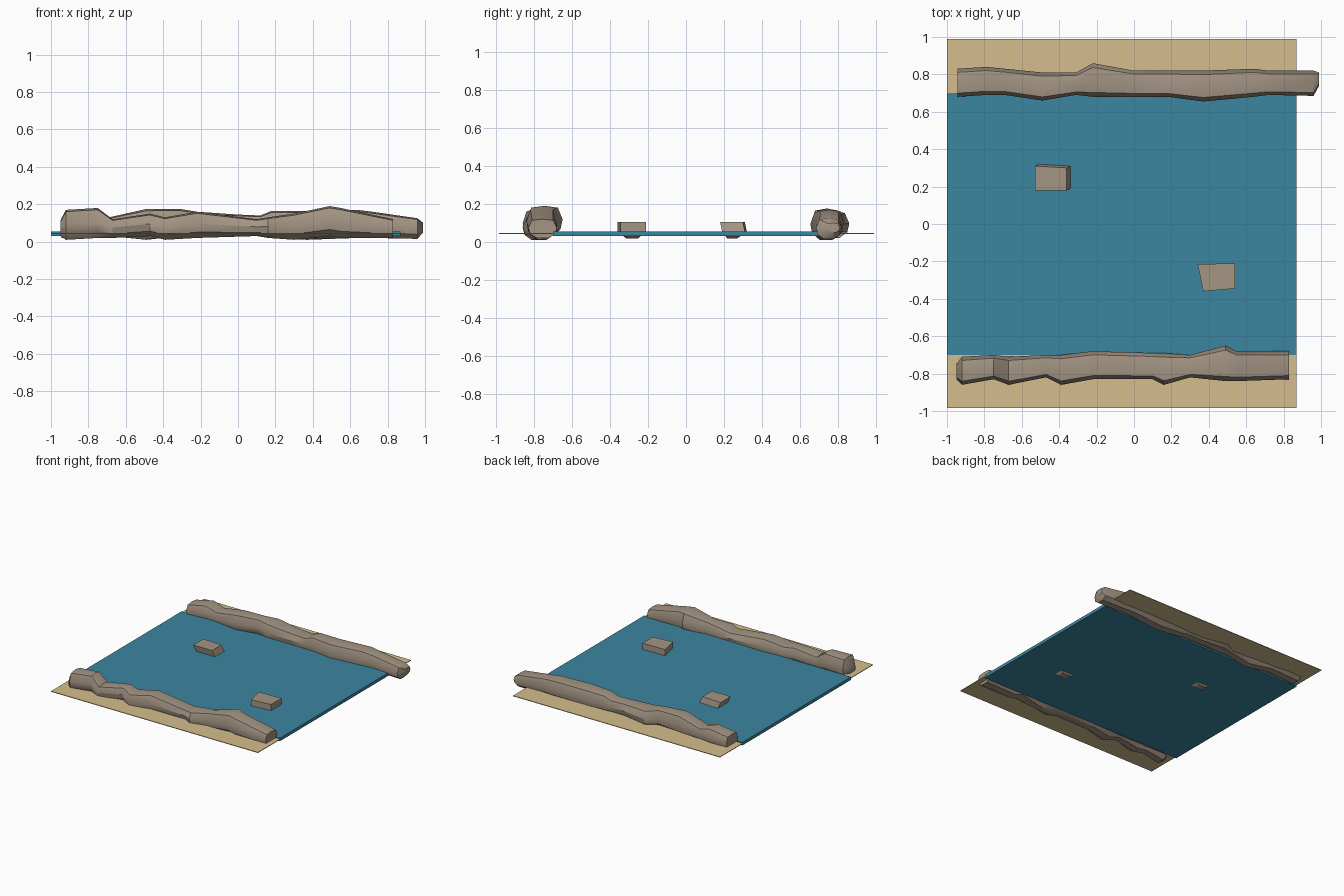
import bpy
import bmesh

cube = bpy.data.objects.get("Cube")
if cube:
    bpy.data.objects.remove(cube)


def material(name, colour):
    m = bpy.data.materials.new(name)
    m.use_nodes = True
    m.diffuse_color = (*colour, 1)
    m.node_tree.nodes["Principled BSDF"].inputs["Base Color"].default_value = (*colour, 1)
    return m


water_blue = material("water blue", (0.045, 0.24, 0.35))
sand_tan = material("sand tan", (0.66, 0.51, 0.27))
rock_grey = material("rock grey", (0.37, 0.30, 0.23))


def finish(name, bm, mat, smooth=False):
    bmesh.ops.recalc_face_normals(bm, faces=bm.faces)
    mesh = bpy.data.meshes.new(name)
    bm.to_mesh(mesh)
    bm.free()
    mesh.materials.append(mat)
    obj = bpy.data.objects.new(name, mesh)
    bpy.context.collection.objects.link(obj)
    if smooth:
        bpy.ops.object.select_all(action="DESELECT")
        obj.select_set(True)
        bpy.context.view_layer.objects.active = obj
        bpy.ops.object.shade_smooth_by_angle(angle=0.6)
    return obj


def slab(name, x0, x1, y0, y1, z0, z1, mat):
    bm = bmesh.new()
    bmesh.ops.create_cube(bm, size=1)
    for v in bm.verts:
        v.co = (x0 if v.co.x < 0 else x1, y0 if v.co.y < 0 else y1,
                z0 if v.co.z < 0 else z1)
    return finish(name, bm, mat)


# Rounded cross-section: fraction across the width, fraction of the height
SECTION = [(0.3, 0), (0.06, 0.22), (0, 0.55), (0.13, 0.94),
           (0.5, 1), (0.87, 0.94), (1, 0.55), (0.94, 0.22), (0.7, 0)]


def rock_bank(name, stations):
    """Loft the section through stations of (x, y low, y high, z low, z high)."""
    bm = bmesh.new()
    rings = [[bm.verts.new((x, y0 + (y1 - y0) * u, z0 + (z1 - z0) * w))
              for u, w in SECTION] for x, y0, y1, z0, z1 in stations]
    n = len(SECTION)
    for a, b in zip(rings, rings[1:]):
        for i in range(n):
            j = (i + 1) % n
            bm.faces.new((a[i], a[j], b[j], b[i]))
    bm.faces.new(rings[0])
    bm.faces.new(rings[-1])
    return finish(name, bm, rock_grey, True)


def boulder(name, top, x_shift, y_shift):
    """Wedge-bottomed stone from its top outline."""
    bm = bmesh.new()
    cx = sum(p[0] for p in top) / 4
    cy = sum(p[1] for p in top) / 4
    upper = [bm.verts.new((x, y, 0.105)) for x, y in top]
    middle = [bm.verts.new((x + x_shift, y + y_shift, 0.055)) for x, y in top]
    lower = [bm.verts.new((cx + (x - cx) * 0.4, cy + (y - cy) * 0.4, 0.018)) for x, y in top]
    for a, b in ((upper, middle), (middle, lower)):
        for i in range(4):
            j = (i + 1) % 4
            bm.faces.new((a[i], a[j], b[j], b[i]))
    bm.faces.new(upper)
    bm.faces.new(lower)
    return finish(name, bm, rock_grey)


# River and its two sandy shores
slab("river_water", -1, 0.87, -0.70, 0.70, 0.03, 0.055, water_blue)
for name, y0, y1 in (("front_sand", -0.985, -0.70), ("back_sand", 0.70, 0.99)):
    slab(name, -1, 0.87, y0, y1, 0.042, 0.047, sand_tan)

# Rock banks
rock_bank("front_rock_bank", [
    (-0.95, -0.83, -0.75, 0.03, 0.11),
    (-0.92, -0.86, -0.71, 0.01, 0.17),
    (-0.75, -0.83, -0.70, 0.02, 0.18),
    (-0.67, -0.86, -0.71, 0.02, 0.12),
    (-0.47, -0.82, -0.70, 0.03, 0.15),
    (-0.39, -0.86, -0.70, 0.01, 0.13),
    (-0.22, -0.83, -0.68, 0.02, 0.16),
    (0.10, -0.83, -0.69, 0.03, 0.12),
    (0.16, -0.86, -0.69, 0.02, 0.13),
    (0.30, -0.82, -0.70, 0.01, 0.15),
    (0.49, -0.84, -0.65, 0.03, 0.19),
    (0.55, -0.84, -0.68, 0.02, 0.18),
    (0.83, -0.83, -0.68, 0.02, 0.12)])
rock_bank("back_rock_bank", [
    (-0.945, 0.68, 0.83, 0.02, 0.13),
    (-0.79, 0.69, 0.84, 0.02, 0.16),
    (-0.69, 0.69, 0.83, 0.03, 0.13),
    (-0.49, 0.66, 0.81, 0.01, 0.175),
    (-0.31, 0.69, 0.81, 0.03, 0.175),
    (-0.22, 0.68, 0.86, 0.02, 0.16),
    (0.0, 0.68, 0.82, 0.03, 0.145),
    (0.12, 0.68, 0.82, 0.03, 0.14),
    (0.18, 0.68, 0.82, 0.02, 0.165),
    (0.37, 0.655, 0.82, 0.01, 0.165),
    (0.64, 0.68, 0.83, 0.02, 0.17),
    (0.72, 0.69, 0.82, 0.02, 0.16),
    (0.96, 0.685, 0.82, 0.015, 0.125),
    (0.99, 0.74, 0.81, 0.05, 0.10)])

# Two stones in the river
boulder("back_river_stone", [(-0.53, 0.18), (-0.36, 0.18), (-0.36, 0.30), (-0.53, 0.31)], 0.02, 0.01)
boulder("front_river_stone", [(0.37, -0.36), (0.54, -0.345), (0.54, -0.21), (0.34, -0.215)], 0, 0)
